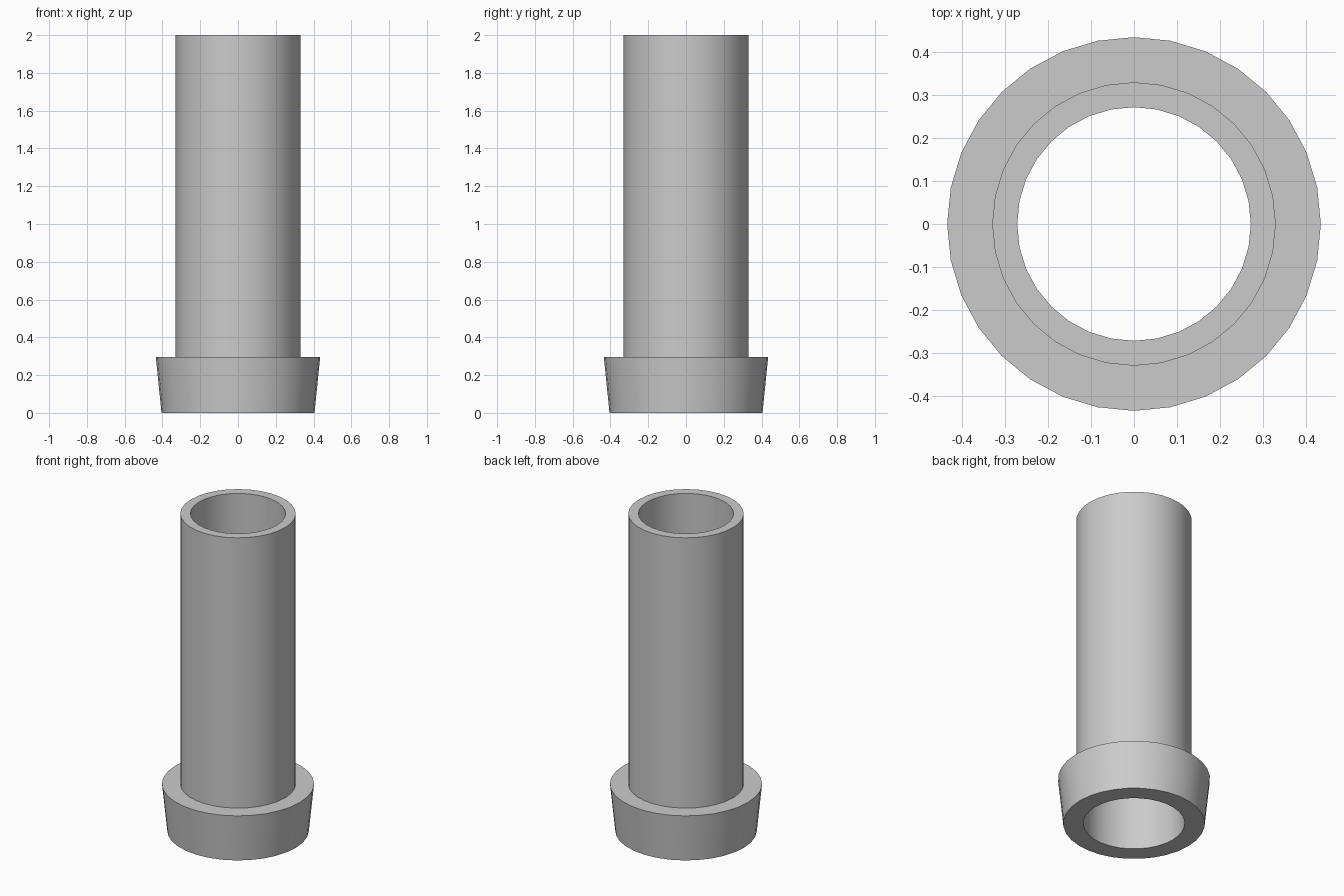
import bpy, bmesh, math

if "Cube" in bpy.data.objects:
    bpy.data.objects.remove(bpy.data.objects["Cube"])

SIDES = 32

# Closed wall profile (radius, height): tapered collar, tube, slightly tapered bore
profile = [
    (0.29, 0.0), (0.405, 0.0), (0.435, 0.295),
    (0.33, 0.295), (0.33, 2.0), (0.272, 2.0),
]

# Revolve the profile into rings joined by quads
bm = bmesh.new()
rings = []
for r, z in profile:
    ring = []
    for i in range(SIDES):
        a = 2 * math.pi * i / SIDES
        ring.append(bm.verts.new((r * math.cos(a), r * math.sin(a), z)))
    rings.append(ring)
for k, lower in enumerate(rings):
    upper = rings[(k + 1) % len(rings)]
    for i in range(SIDES):
        j = (i + 1) % SIDES
        bm.faces.new((lower[i], lower[j], upper[j], upper[i]))
bmesh.ops.recalc_face_normals(bm, faces=bm.faces)

mesh = bpy.data.meshes.new("collared_tube")
bm.to_mesh(mesh)
bm.free()
tube = bpy.data.objects.new("collared_tube", mesh)
bpy.context.collection.objects.link(tube)

# Smooth round walls, sharp rims
bpy.context.view_layer.objects.active = tube
tube.select_set(True)
bpy.ops.object.shade_smooth_by_angle(angle=math.radians(30))
